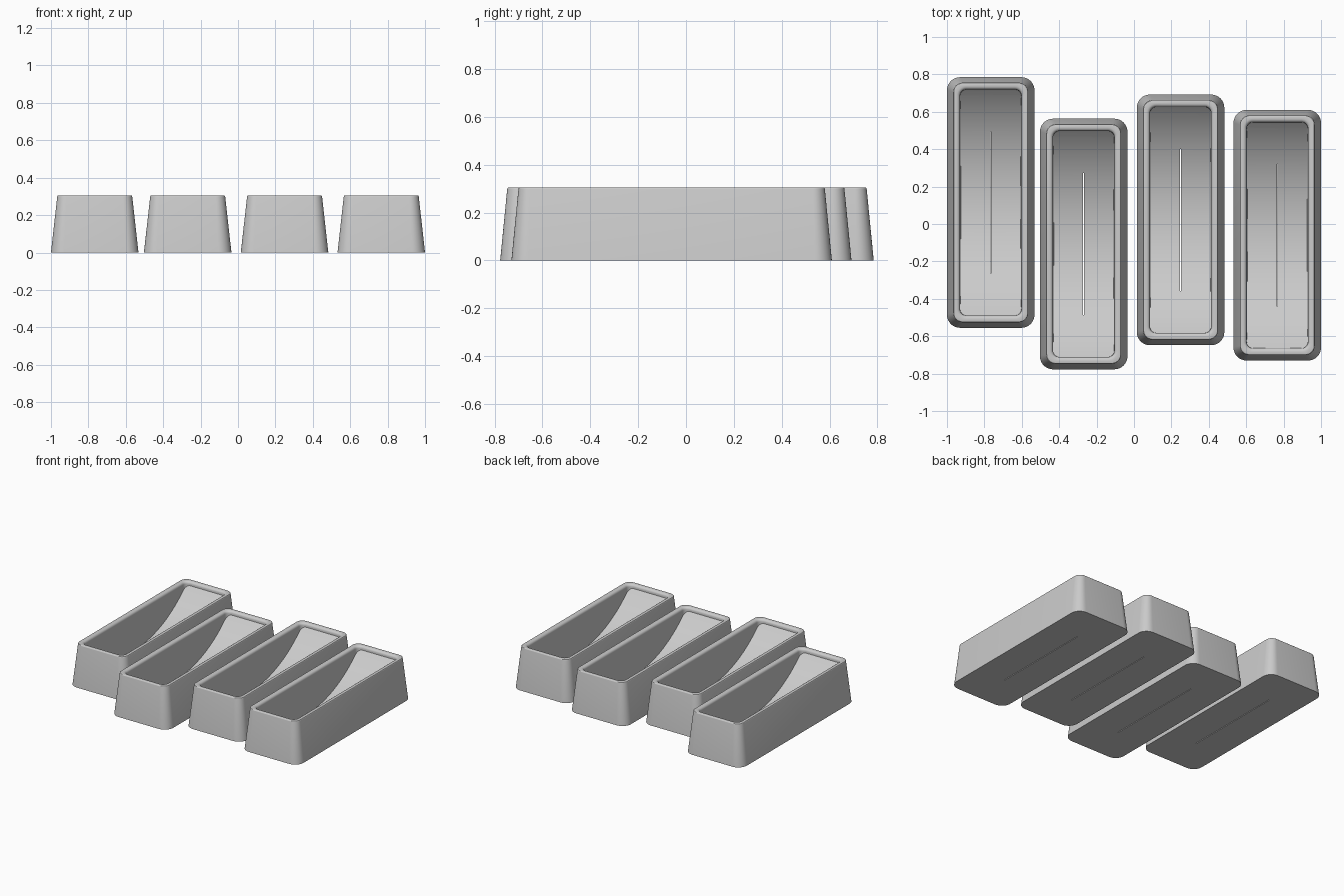
import bpy, bmesh, math

if "Cube" in bpy.data.objects:
    bpy.data.objects.remove(bpy.data.objects["Cube"])

grey = bpy.data.materials.new("warm_grey")
grey.diffuse_color = (0.6, 0.6, 0.6, 1)
grey.use_nodes = True
grey.node_tree.nodes["Principled BSDF"].inputs["Base Color"].default_value = grey.diffuse_color


def outline(hx, hy, r, z, n=8):
    """Rounded rectangle ring."""
    pts = []
    for k, (sx, sy) in enumerate([(1, 1), (-1, 1), (-1, -1), (1, -1)]):
        for i in range(n + 1):
            a = math.pi / 2 * (k + i / n)
            pts.append((sx * (hx - r) + r * math.cos(a), sy * (hy - r) + r * math.sin(a), z))
    return pts


def loft(name, rings):
    """Closed solid through a stack of rings with equal point counts."""
    bm = bmesh.new()
    loops = [[bm.verts.new(p) for p in ring] for ring in rings]
    n = len(loops[0])
    for a, b in zip(loops, loops[1:]):
        for i in range(n):
            bm.faces.new((a[i], a[(i + 1) % n], b[(i + 1) % n], b[i]))
    bm.faces.new(loops[0][::-1])
    bm.faces.new(loops[-1])
    bmesh.ops.recalc_face_normals(bm, faces=bm.faces)
    mesh = bpy.data.meshes.new(name)
    bm.to_mesh(mesh)
    bm.free()
    mesh.materials.append(grey)
    ob = bpy.data.objects.new(name, mesh)
    bpy.context.collection.objects.link(ob)
    return ob


def boolean(ob, other, op):
    """Apply a boolean and drop the helper."""
    mod = ob.modifiers.new("cut", 'BOOLEAN')
    mod.operation, mod.object, mod.solver = op, other, 'EXACT'
    bpy.context.view_layer.objects.active = ob
    bpy.ops.object.modifier_apply(modifier=mod.name)
    bpy.data.objects.remove(other)


H = 0.305
# tapered body with a softened outer rim
rings = [outline(0.234, 0.67, 0.07, 0), outline(0.2005, 0.6405, 0.05, H - 0.006)]
for i in range(1, 4):
    a = math.pi / 6 * i
    d = 0.006 * (1 - math.cos(a))
    rings.append(outline(0.2005 - d, 0.6405 - d, 0.05 - d, H - 0.006 + 0.006 * math.sin(a)))
body = loft("tray", rings)

# cavity: rounded opening with a rounded inner lip
lip = 0.018
rings = [outline(0.158, 0.6, 0.03, -0.1), outline(0.164, 0.604, 0.034, H - lip)]
for i in range(1, 5):
    a = math.pi / 8 * i
    d = lip * (1 - math.cos(a))
    rings.append(outline(0.164 + d, 0.604 + d, 0.034 + d, H - lip + lip * math.sin(a)))
rings.append(outline(0.164 + lip, 0.604 + lip, 0.034 + lip, 0.4))
cavity = loft("cavity_cutter", rings)

# lengthwise arc that shapes the scooped floor
R, floor = 0.85, 0.025
arc = []
for i in range(65):
    y = -0.68 + 1.36 * i / 64
    arc.append((y, floor + R - math.sqrt(R * R - y * y)))
arc += [(0.68, 0.6), (-0.68, 0.6)]
scoop = loft("scoop_cutter", [[(x, y, z) for y, z in arc] for x in (-0.4, 0.4)])
boolean(cavity, scoop, 'INTERSECT')
boolean(body, cavity, 'DIFFERENCE')

# thin drain slit through the floor
slit = loft("slit_cutter", [outline(0.0025, 0.38, 0.002, z, 2) for z in (-0.1, 0.2)])
boolean(body, slit, 'DIFFERENCE')

bpy.ops.object.select_all(action='DESELECT')
body.select_set(True)
bpy.context.view_layer.objects.active = body
bpy.ops.object.shade_smooth_by_angle(angle=math.radians(30))

# four staggered trays
places = [(-0.766, 0.115), (-0.269, -0.107), (0.249, 0.022), (0.766, -0.06)]
for i, (x, y) in enumerate(places):
    ob = body if i == 0 else body.copy()
    if i:
        bpy.context.collection.objects.link(ob)
    ob.name = "tray_%d" % (i + 1)
    ob.location = (x, y, 0)
